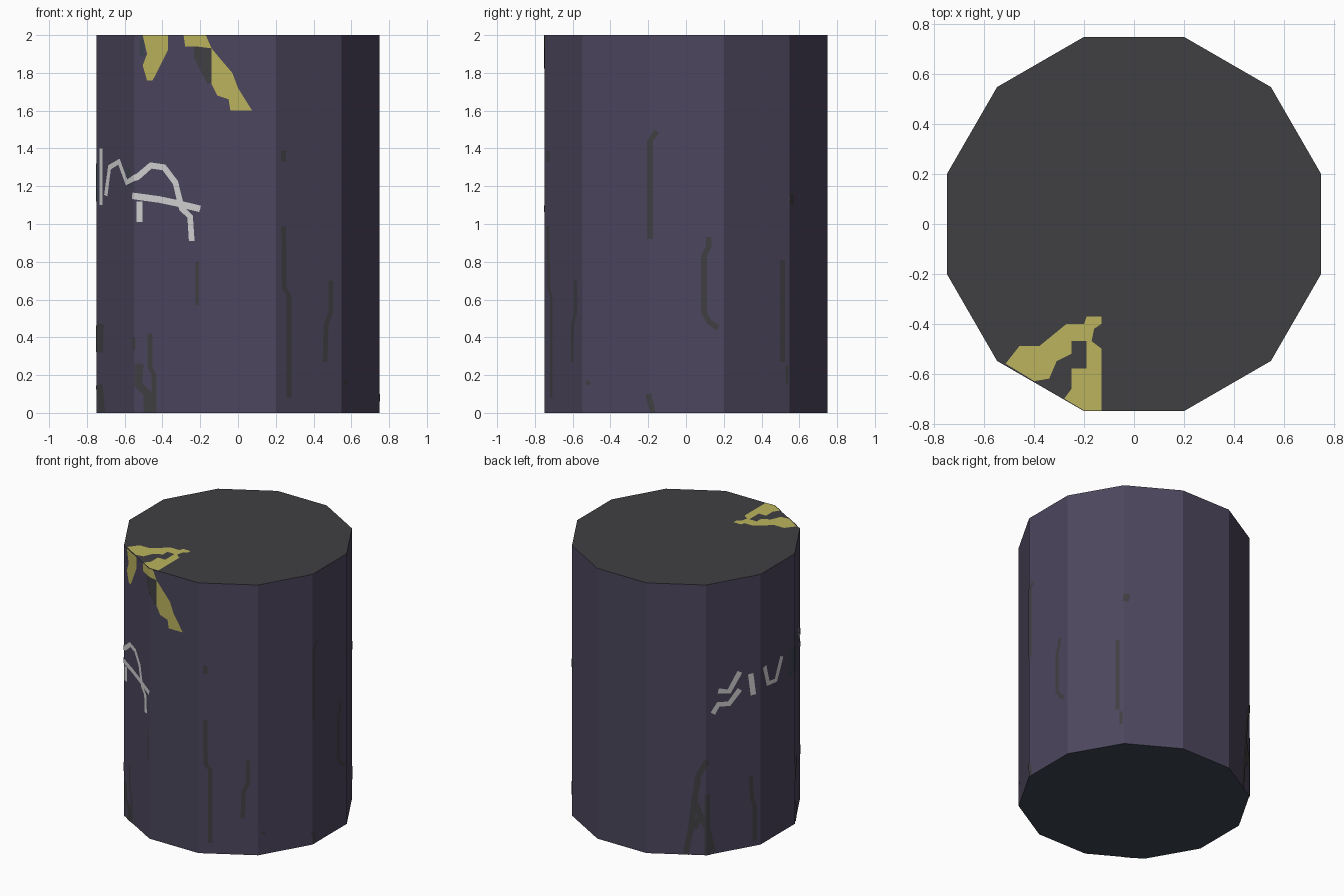
import bpy, bmesh, math

if "Cube" in bpy.data.objects:
    bpy.data.objects.remove(bpy.data.objects["Cube"])

SIDES, H = 12, 2.0
APO = 0.75                                   # distance from axis to a flat side
W = 2 * APO * math.tan(math.pi / SIDES)      # width of one flat side


def mat(name, r, g, b):
    lin = [((c / 255 + 0.055) / 1.055) ** 2.4 for c in (r, g, b)]
    m = bpy.data.materials.new(name)
    m.diffuse_color = (*lin, 1)
    m.use_nodes = True
    m.node_tree.nodes["Principled BSDF"].inputs["Base Color"].default_value = m.diffuse_color
    return m


PURPLE = mat("purple_grey", 76, 70, 93)
GREY = mat("dark_grey", 64, 63, 66)
BLUE = mat("blue_grey", 62, 70, 82)
YELLOW = mat("faded_yellow", 188, 180, 94)
WHITE = mat("off_white", 212, 212, 212)


def make(name, bm, mats):
    me = bpy.data.meshes.new(name)
    bm.to_mesh(me)
    bm.free()
    for m in mats:
        me.materials.append(m)
    ob = bpy.data.objects.new(name, me)
    bpy.context.collection.objects.link(ob)
    return ob


def wrap(u, z, k, off):
    """Put unrolled point (u, z) on flat side k; side 0 faces the front."""
    a = math.radians(-90 + 360 / SIDES * k)
    t, r = u - k * W, APO + off
    return (r * math.cos(a) - t * math.sin(a), r * math.sin(a) + t * math.cos(a), z)


def add_poly(bm, pts):
    f = bm.faces.new([bm.verts.new((p[0], p[1], 0)) for p in pts])
    f.normal_update()
    if f.normal.z < 0:
        f.normal_flip()


def add_stroke(bm, pts, width):
    """Ribbon of constant width along a path."""
    left, right = [], []
    for i, (u, z) in enumerate(pts):
        a, b = pts[max(i - 1, 0)], pts[min(i + 1, len(pts) - 1)]
        du, dz = b[0] - a[0], b[1] - a[1]
        s = width / 2 / math.hypot(du, dz)
        left.append((u - dz * s, max(z + du * s, 0)))
        right.append((u + dz * s, max(z - du * s, 0)))
    for i in range(len(pts) - 1):
        add_poly(bm, [left[i], right[i], right[i + 1], left[i + 1]])


def side_marks(name, m, polys=(), strokes=(), off=0.003):
    """Flat paint, cut at the corners of the prism and laid on its sides."""
    bm = bmesh.new()
    for p in polys:
        add_poly(bm, p)
    for width, p in strokes:
        add_stroke(bm, p, width)
    bmesh.ops.triangulate(bm, faces=bm.faces[:])
    for k in range(-6, 7):
        bmesh.ops.bisect_plane(bm, geom=bm.verts[:] + bm.edges[:] + bm.faces[:],
                               plane_co=((k + 0.5) * W, 0, 0), plane_no=(1, 0, 0))
    out = bmesh.new()
    for f in bm.faces:
        if f.calc_area() < 1e-7:
            continue
        k = round(f.calc_center_median().x / W)
        out.faces.new([out.verts.new(wrap(v.co.x, v.co.y, k, off)) for v in f.verts])
    bm.free()
    bmesh.ops.remove_doubles(out, verts=out.verts[:], dist=1e-5)
    return make(name, out, [m])


# Body: twelve-sided drum with its own colours on top and bottom
bm = bmesh.new()
rad = APO / math.cos(math.pi / SIDES)
ring = [bm.verts.new((rad * math.cos(math.radians(15 + 30 * i)),
                      rad * math.sin(math.radians(15 + 30 * i)), 0)) for i in range(SIDES)]
base = bm.faces.new(ring)
ext = bmesh.ops.extrude_face_region(bm, geom=[base], use_keep_orig=True)
bmesh.ops.translate(bm, vec=(0, 0, H), verts=[v for v in ext["geom"] if isinstance(v, bmesh.types.BMVert)])
bmesh.ops.recalc_face_normals(bm, faces=bm.faces[:])
for f in bm.faces:
    f.normal_update()
    f.material_index = 1 if f.normal.z > 0.5 else 2 if f.normal.z < -0.5 else 0
make("drum_body", bm, [PURPLE, GREY, BLUE])

# Dark streaks running down the sides
side_marks("dark_streaks", GREY, strokes=[
    (0.03, [(0.246, 1.39), (0.246, 1.33)]),
    (0.03, [(0.246, 0.99), (0.25, 0.66), (0.28, 0.62), (0.28, 0.08)]),
    (0.03, [(0.535, 0.7), (0.535, 0.53), (0.505, 0.47), (0.5, 0.27)]),
    (0.02, [(-0.217, 0.8), (-0.217, 0.57)]),
    (0.03, [(1.05, 1.49), (1.016, 1.44), (1.016, 0.92)]),
    (0.03, [(1.326, 0.93), (1.326, 0.88), (1.301, 0.83), (1.301, 0.53), (1.33, 0.48), (1.376, 0.45)]),
    (0.03, [(1.764, 0.81), (1.764, 0.27)]),
    (0.02, [(1.79, 0.25), (1.79, 0.15)]),
    (0.04, [(1.83, 1.16), (1.82, 1.1)]),
    (0.03, [(1.006, 0.1), (1.03, 0)]),
    (0.02, [(0.63, 0.17), (0.65, 0.15)]),
    # cracks low on the left and back left
    (0.03, [(-0.506, 0.42), (-0.506, 0.24), (-0.48, 0.2), (-0.48, 0)]),
    (0.05, [(-0.57, 0.26), (-0.575, 0.15), (-0.52, 0.1), (-0.52, 0)]),
    (0.02, [(-0.605, 0.4), (-0.605, 0.33)]),
    (0.08, [(-0.96, 0.47), (-0.97, 0.32)]),
    (0.07, [(-0.97, 0.15), (-0.94, 0)]),
    (0.04, [(-1.8, 0.7), (-1.86, 0.59), (-1.885, 0.42), (-1.91, 0.2), (-1.945, 0)]),
    (0.04, [(-1.885, 0.4), (-1.84, 0.28), (-1.8, 0.2), (-1.76, 0.02)]),
    (0.04, [(-1.8, 0.45), (-1.8, 0)]),
    (0.04, [(-1.84, 0.3), (-1.89, 0.2)]),
    (0.03, [(-1.48, 0.52), (-1.47, 0.35), (-1.45, 0.3), (-1.45, 0.04)])])

# White wavy paint smears around the left side
side_marks("white_smears", WHITE, strokes=[
    (0.035, [(-0.95, 1.4), (-0.95, 1.1)]),
    (0.035, [(-0.9, 1.15), (-0.86, 1.3), (-0.76, 1.33), (-0.68, 1.22), (-0.58, 1.25), (-0.5, 1.31),
             (-0.42, 1.3), (-0.35, 1.22), (-0.31, 1.08), (-0.26, 1.04), (-0.25, 0.91)]),
    (0.035, [(-0.62, 1.15), (-0.45, 1.13), (-0.34, 1.11), (-0.2, 1.08)]),
    (0.035, [(-0.57, 1.12), (-0.57, 1.01)]),
    (0.04, [(-1.76, 1.04), (-1.72, 1.1), (-1.64, 1.09), (-1.56, 1.18)]),
    (0.04, [(-1.72, 1.2), (-1.64, 1.18), (-1.56, 1.31)]),
    (0.04, [(-1.48, 1.28), (-1.46, 1.12)]),
    (0.04, [(-1.36, 1.3), (-1.32, 1.16), (-1.23, 1.15), (-1.16, 1.3)])])
side_marks("blue_grey_patches", BLUE, strokes=[
    (0.1, [(-1.03, 1.32), (-1.03, 1.12)]),
    (0.05, [(-0.66, 1.29), (-0.66, 1.2)]),
    (0.03, [(-0.555, 1.98), (-0.555, 1.89)])], off=0.002)

# Yellow splash: two runs over the front edge, with a dark gap in one
side_marks("yellow_runs", YELLOW, polys=[
    [(-0.55, 2), (-0.396, 2), (-0.396, 1.92), (-0.454, 1.82), (-0.489, 1.76), (-0.523, 1.76),
     (-0.55, 1.84), (-0.523, 1.9)],
    [(-0.3, 2), (-0.17, 2), (-0.14, 1.93), (-0.22, 1.94), (-0.29, 1.94)],
    [(-0.14, 1.93), (-0.09, 1.87), (-0.03, 1.8), (0, 1.72), (0.075, 1.6), (-0.04, 1.6),
     (-0.05, 1.66), (-0.11, 1.68), (-0.14, 1.74)]])
side_marks("dark_gap", GREY, polys=[
    [(-0.235, 1.94), (-0.14, 1.93), (-0.14, 1.75), (-0.16, 1.74), (-0.235, 1.88)]])

# Yellow splash on the lid
bm = bmesh.new()
add_poly(bm, [(-0.515, -0.56), (-0.46, -0.49), (-0.38, -0.49), (-0.27, -0.40), (-0.2, -0.40),
              (-0.19, -0.37), (-0.13, -0.37), (-0.13, -0.40), (-0.16, -0.42), (-0.17, -0.47),
              (-0.25, -0.47), (-0.25, -0.52), (-0.31, -0.55), (-0.34, -0.62), (-0.40, -0.63)])
add_poly(bm, [(-0.19, -0.47), (-0.17, -0.47), (-0.13, -0.5), (-0.13, -0.748), (-0.2, -0.748),
              (-0.28, -0.70), (-0.25, -0.66), (-0.25, -0.58), (-0.19, -0.58)])
bmesh.ops.triangulate(bm, faces=bm.faces[:])
bmesh.ops.translate(bm, verts=bm.verts[:], vec=(0, 0, H + 0.002))
make("yellow_lid_splash", bm, [YELLOW])
